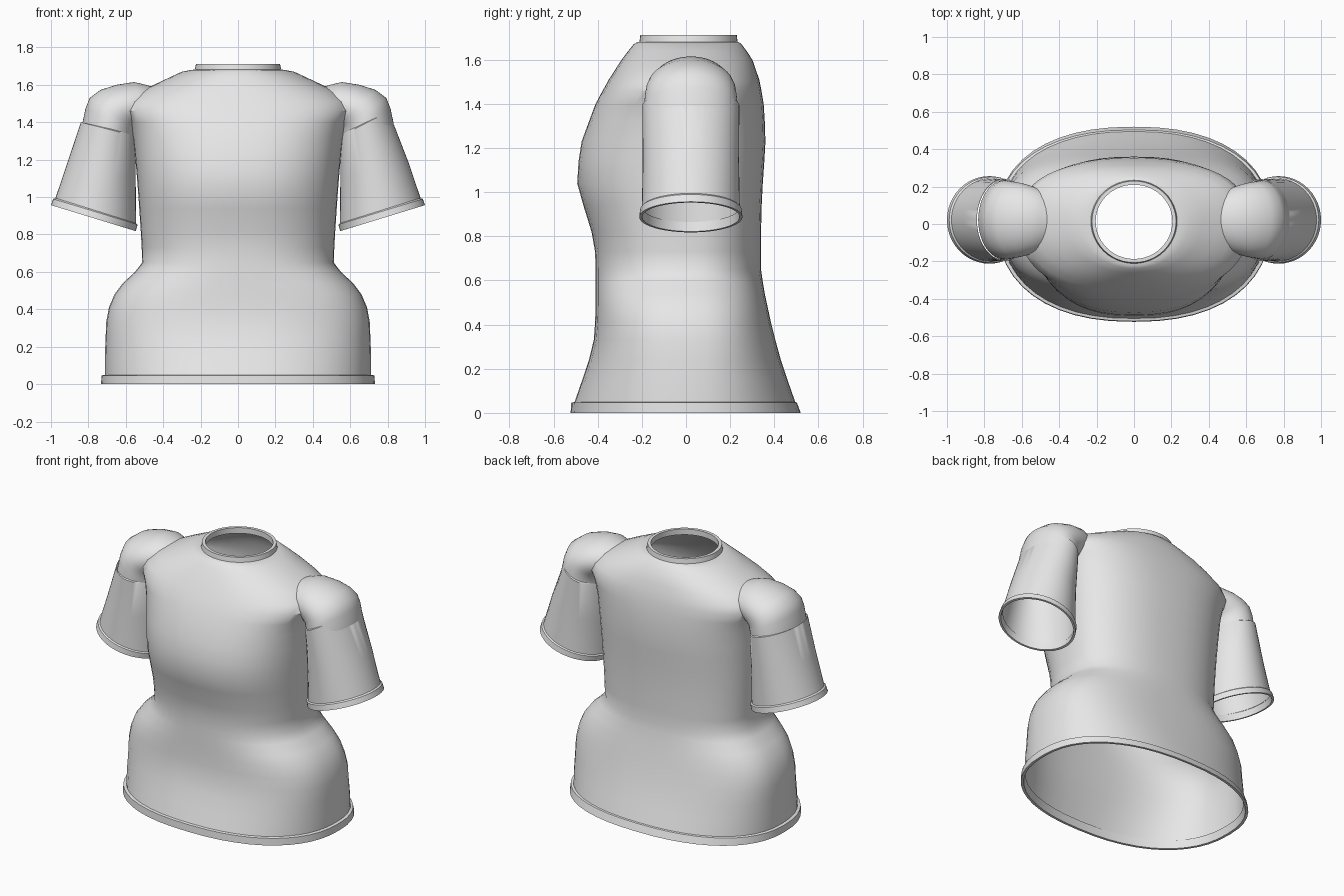
import bpy, bmesh, math
from mathutils import Vector

SIDES = 48
cloth = bpy.data.materials.new("light grey cloth")
cloth.diffuse_color = (0.8, 0.8, 0.8, 1)


def loft(name, rings):
    """Skin a row of closed rings into an open smooth tube."""
    bm = bmesh.new()
    rows = [[bm.verts.new(p) for p in ring] for ring in rings]
    for a, b in zip(rows, rows[1:]):
        for j in range(SIDES):
            k = (j + 1) % SIDES
            bm.faces.new((a[j], a[k], b[k], b[j]))
    bmesh.ops.recalc_face_normals(bm, faces=bm.faces)
    mesh = bpy.data.meshes.new(name)
    bm.to_mesh(mesh)
    bm.free()
    mesh.materials.append(cloth)
    obj = bpy.data.objects.new(name, mesh)
    bpy.context.collection.objects.link(obj)
    bpy.ops.object.select_all(action='DESELECT')
    obj.select_set(True)
    bpy.context.view_layer.objects.active = obj
    bpy.ops.object.shade_smooth_by_angle(angle=math.radians(40))
    return obj


def body_ring(z, half_width, front, back, power):
    """Rounded section with separate front and back depth."""
    y0, pts = 0.015, []
    for j in range(SIDES):
        t = 2 * math.pi * j / SIDES
        c, s = math.cos(t), math.sin(t)
        x = math.copysign(abs(c) ** (2 / power), c) * half_width
        depth = back - y0 if s > 0 else y0 - front
        y = y0 + math.copysign(abs(s) ** (2 / power), s) * depth
        pts.append((x, y, z))
    return pts


def sleeve_ring(side, outer, inner, ry):
    """Oval between an outer and an inner point of the arm outline."""
    o, i = Vector((outer[0], 0.022, outer[1])), Vector((inner[0], 0.022, inner[1]))
    mid, half = (o + i) / 2, (o - i) / 2
    pts = []
    for j in range(SIDES):
        t = 2 * math.pi * j / SIDES
        p = mid + half * math.cos(t) + Vector((0, ry * math.sin(t), 0))
        pts.append((side * p.x, p.y, p.z))
    return pts


# Torso: z, half width, front y, back y, roundness
torso = [
    (0.05, .712, -.505, .495, 2.3), (0.15, .712, -.47, .46, 2.4),
    (0.24, .708, -.44, .43, 2.5), (0.33, .705, -.418, .405, 2.6),
    (0.41, .69, -.412, .385, 2.6), (0.48, .66, -.41, .37, 2.6),
    (0.54, .615, -.41, .357, 2.5), (0.60, .55, -.41, .347, 2.45),
    (0.65, .512, -.41, .34, 2.4), (0.73, .515, -.412, .34, 2.4),
    (0.82, .52, -.428, .34, 2.4), (0.94, .528, -.465, .343, 2.4),
    (1.04, .535, -.493, .348, 2.4), (1.14, .543, -.487, .355, 2.4),
    (1.23, .552, -.473, .36, 2.4), (1.32, .562, -.44, .357, 2.45),
    (1.40, .582, -.41, .352, 2.5), (1.46, .615, -.378, .342, 2.5),
    (1.51, .595, -.35, .332, 2.4), (1.56, .53, -.318, .315, 2.3),
    (1.60, .45, -.292, .301, 2.2), (1.64, .365, -.262, .275, 2.1),
    (1.67, .30, -.238, .252, 2.0), (1.68, .25, -.222, .24, 2.0),
    (1.682, .22, -.20, .222, 2.0),
]
loft("torso", [body_ring(*s) for s in torso])

# Hem band with a turned-in lower edge
hem = [(0.05, .71, -.503, .493, 2.3), (0.046, .73, -.52, .503, 2.3),
       (0, .732, -.523, .52, 2.3), (0, .715, -.507, .505, 2.3),
       (0.05, .705, -.497, .487, 2.3)]
loft("hem", [body_ring(*s) for s in hem])

# Neck band with thickness
neck = [(1.675, .232, -.212, .235, 2), (1.712, .225, -.207, .23, 2),
        (1.712, .205, -.187, .21, 2), (1.675, .205, -.187, .21, 2)]
loft("collar", [body_ring(*s) for s in neck])

# Arms: the right seam sits slightly steeper than the left
for side, word, seam in ((-1, "left", (.84, 1.40)), (1, "right", (.806, 1.458))):
    sleeve = [((.835, 1.39), (.56, 1.32), .208), (seam, (.55, 1.335), .213),
              (seam, (.548, 1.325), .22),
              ((.91, 1.19), (.547, 1.09), .218), ((.976, .995), (.545, .86), .222)]
    loft(word + "_sleeve", [sleeve_ring(side, *r) for r in sleeve[1:]])

    cuff = [((.976, .995), (.545, .86), .222), ((.988, .99), (.537, .853), .23),
            ((1.0, .957), (.546, .818), .234), ((.986, .953), (.56, .822), .221),
            ((.973, .99), (.55, .865), .216)]
    loft(word + "_cuff", [sleeve_ring(side, *r) for r in cuff])

    cap = [((.833, 1.39), (.55, 1.31), .212), ((.815, 1.475), (.545, 1.34), .211),
           ((.793, 1.53), (.54, 1.36), .207), ((.735, 1.573), (.53, 1.37), .202),
           ((.65, 1.60), (.52, 1.38), .192), ((.555, 1.615), (.48, 1.39), .17),
           ((.50, 1.602), (.45, 1.40), .15), ((.44, 1.585), (.42, 1.42), .12)]
    loft(word + "_shoulder", [sleeve_ring(side, *r) for r in cap])
